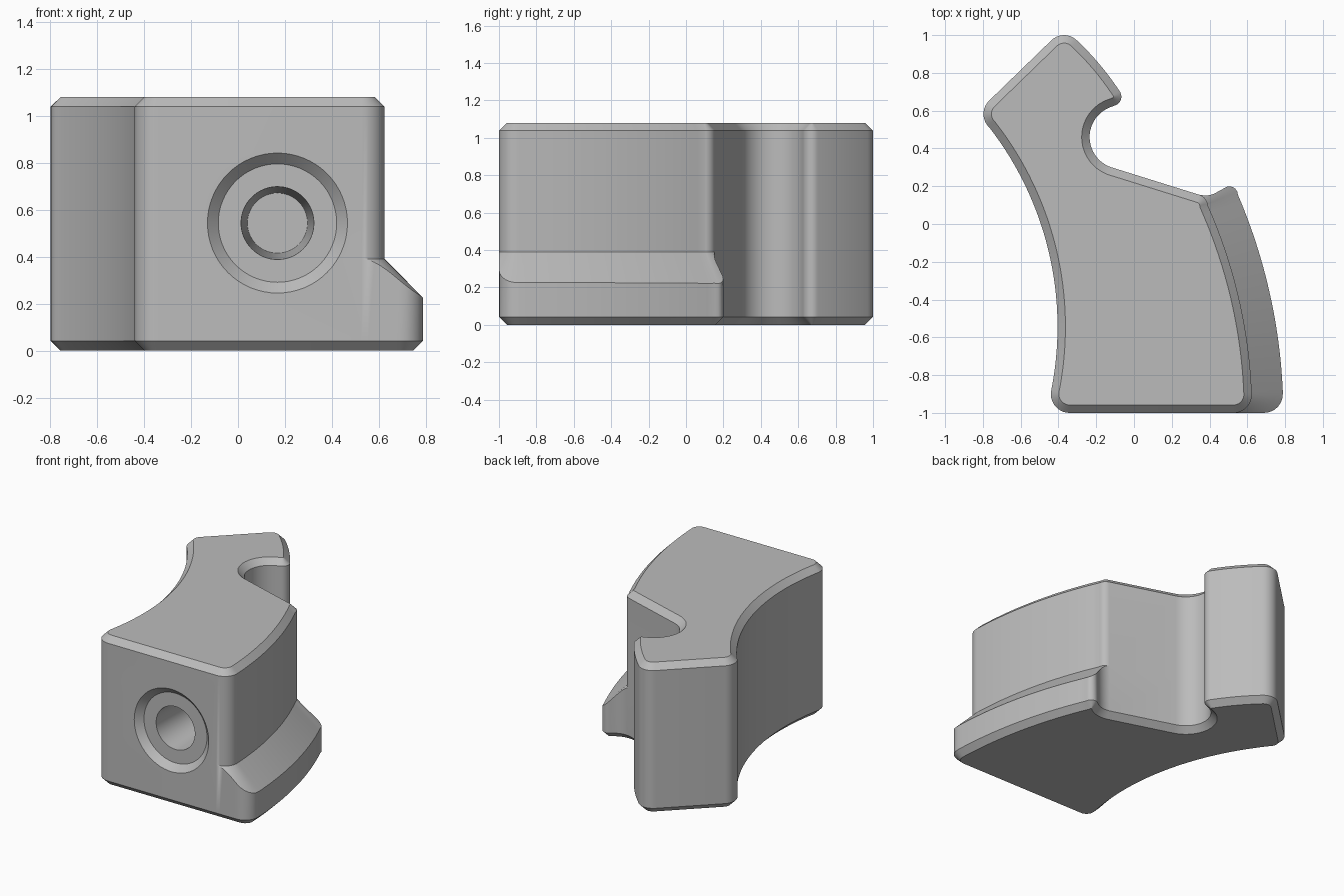
import bpy, bmesh, math
from mathutils import Vector
from mathutils.geometry import intersect_point_line

cube = bpy.data.objects.get("Cube")
if cube:
    bpy.data.objects.remove(cube)

HEIGHT, CHAMFER, LEDGE_TOP = 1.08, 0.042, 0.39


def line(a, b, n=1):
    a, b = Vector(a), Vector(b)
    return [a.lerp(b, i / n) for i in range(n)]


def arc(a, m, b, n):
    """Circular arc from a through m, stopping one step before b."""
    a, m, b = Vector(a), Vector(m), Vector(b)
    p, q = m - a, b - a
    d = 2 * (p.x * q.y - p.y * q.x)
    c = a + Vector((q.y * p.length_squared - p.y * q.length_squared,
                    p.x * q.length_squared - q.x * p.length_squared)) / d
    start = math.atan2(a.y - c.y, a.x - c.x)
    sweep = (math.atan2(b.y - c.y, b.x - c.x) - start) % math.tau
    if d < 0:
        sweep -= math.tau
    r = (a - c).length
    return [c + r * Vector((math.cos(start + sweep * i / n),
                            math.sin(start + sweep * i / n))) for i in range(n)]


def inset(pts, w):
    """Move a counter-clockwise outline inward by w."""
    out = []
    for i, p in enumerate(pts):
        e = (p - pts[i - 1]).normalized()
        f = (pts[(i + 1) % len(pts)] - p).normalized()
        n1, n2 = Vector((-e.y, e.x)), Vector((-f.y, f.x))
        out.append(p + (n1 + n2) * w / (1 + n1.dot(n2)))
    return out


def make_object(name, rings, mat):
    """Loft closed rings of 3D points and cap both ends."""
    bm = bmesh.new()
    loops = [[bm.verts.new(p) for p in ring] for ring in rings]
    n = len(loops[0])
    for lo, hi in zip(loops, loops[1:]):
        for i in range(n):
            j = (i + 1) % n
            bm.faces.new((lo[i], lo[j], hi[j], hi[i]))
    bm.faces.new(loops[0][::-1])
    bm.faces.new(loops[-1])
    bmesh.ops.remove_doubles(bm, verts=bm.verts, dist=0.0005)
    bmesh.ops.recalc_face_normals(bm, faces=bm.faces)
    mesh = bpy.data.meshes.new(name)
    bm.to_mesh(mesh)
    bm.free()
    mesh.materials.append(mat)
    obj = bpy.data.objects.new(name, mesh)
    bpy.context.collection.objects.link(obj)
    return obj


grey = bpy.data.materials.new("light grey")
grey.use_nodes = True
grey.diffuse_color = (0.5, 0.5, 0.5, 1)
grey.node_tree.nodes["Principled BSDF"].inputs["Base Color"].default_value = (0.5, 0.5, 0.5, 1)

# Right side of the upper body, and the matching run around the ledge
foot, shoulder = (0.525, -1), (0.345, 0.155)
upper_side = (arc(foot, (0.597, -0.97), (0.623, -0.89), 12)
              + arc((0.623, -0.89), (0.557, -0.4), (0.39, 0.1), 24)
              + arc((0.39, 0.1), (0.376, 0.135), shoulder, 12))
ledge_side = (line(foot, (0.69, -1), 6)
              + arc((0.69, -1), (0.76, -0.97), (0.788, -0.89), 6)
              + arc((0.788, -0.89), (0.726, -0.4), (0.55, 0.155), 24)
              + arc((0.55, 0.155), (0.52, 0.197), (0.475, 0.188), 6)
              + arc((0.475, 0.188), (0.41, 0.154), shoulder, 6))

# Rest of the outline: notch, hooked tip, pointed head and hollow left side
rest = (line(shoulder, (-0.11, 0.297))
        + arc((-0.11, 0.297), (-0.235, 0.46), (-0.115, 0.622), 24)
        + arc((-0.105, 0.626), (-0.067, 0.675), (-0.078, 0.706), 10)
        + arc((-0.078, 0.706), (-0.182, 0.845), (-0.3, 0.97), 8)
        + arc((-0.3, 0.97), (-0.37, 1.0), (-0.44, 0.97), 10)
        + line((-0.44, 0.97), (-0.77, 0.65))
        + arc((-0.77, 0.65), (-0.797, 0.58), (-0.765, 0.51), 10)
        + arc((-0.765, 0.51), (-0.405, -0.53), (-0.439, -0.885), 32)
        + arc((-0.439, -0.885), (-0.411, -0.971), (-0.34, -1), 10)
        + line((-0.34, -1), foot)[:1])
upper, lower = upper_side + rest, ledge_side + rest


def flat(pts, z):
    return [(p.x, p.y, z) for p in pts]


def slope_ring(t):
    """Ring on the ledge slope, falling with distance from the upper body."""
    ring = []
    for a, b in zip(lower, upper):
        p, dist = a.lerp(b, t), 9
        for u, v in zip(upper, upper[1:]):
            q, k = intersect_point_line(p, u, v)
            q = u.lerp(v, min(max(k, 0), 1))
            dist = min(dist, (p - q.to_2d()).length)
        ring.append((p.x, p.y, LEDGE_TOP - dist))
    return ring


# Body with chamfered rims and the sloping side ledge
body = make_object("curved_block", [
    flat(inset(lower, CHAMFER), 0), flat(lower, CHAMFER),
    slope_ring(0), slope_ring(0.33), slope_ring(0.67), flat(upper, LEDGE_TOP),
    flat(upper, HEIGHT - CHAMFER), flat(inset(upper, CHAMFER), HEIGHT)], grey)

# Stepped, tapered bore in the front
steps = [(0.343, -1.045), (0.252, -0.954), (0.155, -0.954), (0.128, -0.4)]
bore = make_object("bore_cutter", [
    [(0.168 + r * math.cos(a), y, 0.543 + r * math.sin(a))
     for a in (math.tau * i / 64 for i in range(64))] for r, y in steps], grey)
bore.hide_render = True

cut = body.modifiers.new("bore", "BOOLEAN")
cut.operation, cut.solver, cut.object = "DIFFERENCE", "EXACT", bore
bpy.ops.object.select_all(action="DESELECT")
bpy.context.view_layer.objects.active = body
body.select_set(True)
bpy.ops.object.modifier_apply(modifier=cut.name)
bpy.data.objects.remove(bore)
bpy.ops.object.shade_smooth_by_angle(angle=math.radians(25))
